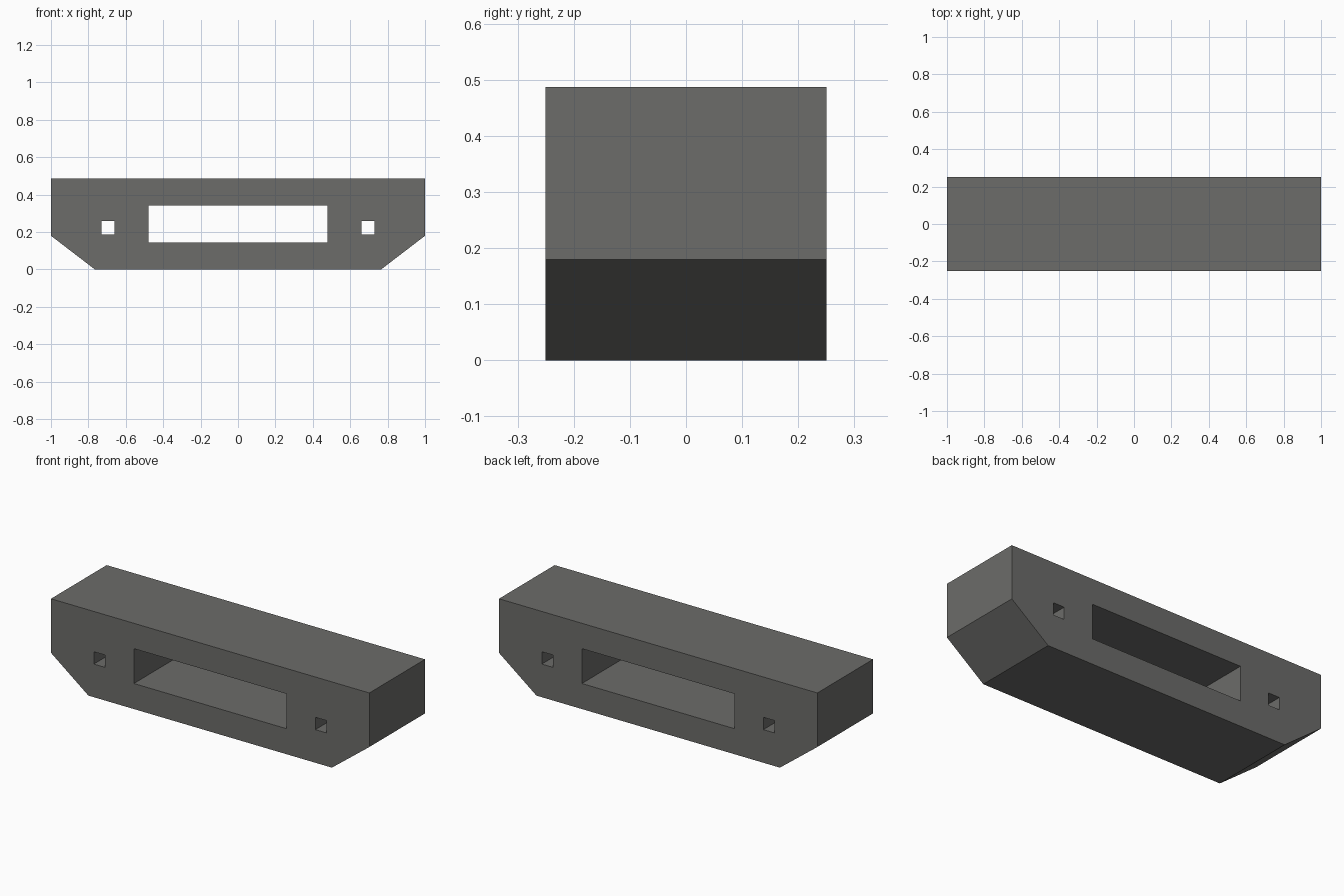
import bpy, bmesh

if "Cube" in bpy.data.objects:
    bpy.data.objects.remove(bpy.data.objects["Cube"])

HALF_DEPTH = 0.25


def prism(name, profile, half_depth):
    """Extrude an (x, z) outline along y."""
    bm = bmesh.new()
    face = bm.faces.new([bm.verts.new((x, -half_depth, z)) for x, z in profile])
    new = bmesh.ops.extrude_face_region(bm, geom=[face])["geom"]
    verts = [v for v in new if isinstance(v, bmesh.types.BMVert)]
    bmesh.ops.translate(bm, verts=verts, vec=(0, 2 * half_depth, 0))
    bmesh.ops.recalc_face_normals(bm, faces=bm.faces)
    mesh = bpy.data.meshes.new(name)
    bm.to_mesh(mesh)
    bm.free()
    obj = bpy.data.objects.new(name, mesh)
    bpy.context.collection.objects.link(obj)
    return obj


def cut_window(body, name, x, z, half_w, half_h):
    """Cut a rectangular opening straight through the body."""
    outline = [(x - half_w, z - half_h), (x + half_w, z - half_h),
               (x + half_w, z + half_h), (x - half_w, z + half_h)]
    cutter = prism(name, outline, HALF_DEPTH + 0.1)
    cutter.hide_render = True
    cutter.display_type = 'WIRE'
    mod = body.modifiers.new(name, 'BOOLEAN')
    mod.operation = 'DIFFERENCE'
    mod.solver = 'EXACT'
    mod.object = cutter


grey = bpy.data.materials.new("warm dark grey")
grey.diffuse_color = (0.15, 0.15, 0.143, 1)
grey.use_nodes = True
grey.node_tree.nodes["Principled BSDF"].inputs["Base Color"].default_value = grey.diffuse_color

# Block with chamfered lower corners, mirrored from its right half
right = [(0.765, 0), (1, 0.18), (1, 0.487)]
body = prism("block", right + [(-x, z) for x, z in reversed(right)], HALF_DEPTH)
body.data.materials.append(grey)

# Wide central slot and a small square hole on each side
cut_window(body, "slot_cutter", 0, 0.244, 0.479, 0.099)
for side, label in ((-1, "left"), (1, "right")):
    cut_window(body, label + "_hole_cutter", side * 0.696, 0.223, 0.035, 0.035)
